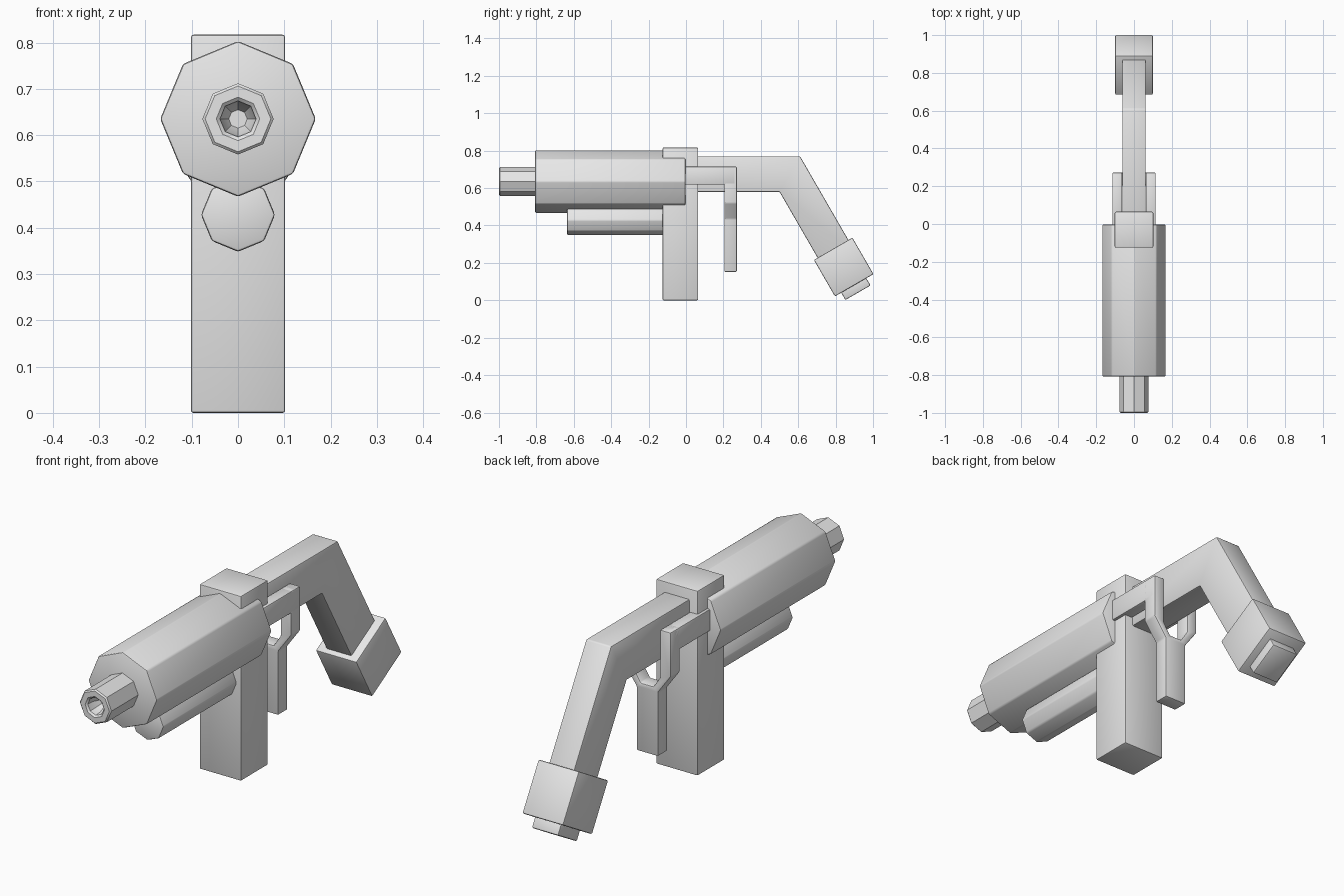
import bpy, bmesh, math
from mathutils import Vector

cube = bpy.data.objects.get("Cube")
if cube:
    bpy.data.objects.remove(cube, do_unlink=True)

# Single plain grey
GREY = (0.8, 0.8, 0.8, 1)
grey = bpy.data.materials.new("plain grey")
grey.use_nodes = True
grey.diffuse_color = GREY
grey.node_tree.nodes["Principled BSDF"].inputs["Base Color"].default_value = GREY


def finish(name, bm, bevel=0.006):
    """Soften the hard edges and turn the bmesh into a shaded object."""
    bmesh.ops.recalc_face_normals(bm, faces=bm.faces)
    if bevel:
        bmesh.ops.bevel(bm, geom=bm.edges[:], offset=bevel, segments=2,
                        profile=0.5, affect='EDGES', clamp_overlap=True)
    mesh = bpy.data.meshes.new(name)
    bm.to_mesh(mesh)
    bm.free()
    mesh.materials.append(grey)
    obj = bpy.data.objects.new(name, mesh)
    bpy.context.collection.objects.link(obj)
    bpy.ops.object.select_all(action='DESELECT')
    obj.select_set(True)
    bpy.context.view_layer.objects.active = obj
    bpy.ops.object.shade_smooth_by_angle(angle=math.radians(35))
    return obj


def prism(name, profile, axis, start, end):
    """Extrude a (y, z) profile along X, or an (x, z) profile along Y."""
    bm = bmesh.new()
    place = (lambda a, z: (start, a, z)) if axis == 'X' else (lambda a, z: (a, start, z))
    face = bm.faces.new([bm.verts.new(place(*p)) for p in profile])
    out = bmesh.ops.extrude_face_region(bm, geom=[face])
    shift = Vector((end - start, 0, 0) if axis == 'X' else (0, end - start, 0))
    moved = [v for v in out["geom"] if isinstance(v, bmesh.types.BMVert)]
    bmesh.ops.translate(bm, verts=moved, vec=shift)
    return finish(name, bm)


def rect(a0, a1, z0, z1):
    return [(a0, z0), (a1, z0), (a1, z1), (a0, z1)]


def octagon(z, radius):
    return [(radius * math.cos(i * math.pi / 4), z + radius * math.sin(i * math.pi / 4))
            for i in range(8)]


def tilted(cy, cz, width, length):
    """Rectangle in (y, z) lined up with the sloping rear leg."""
    across = Vector((math.cos(math.pi / 6), math.sin(math.pi / 6))) * width / 2
    down = Vector((math.sin(math.pi / 6), -math.cos(math.pi / 6))) * length / 2
    c = Vector((cy, cz))
    return [tuple(c + i * across + j * down) for i, j in ((-1, -1), (1, -1), (1, 1), (-1, 1))]


# Main body
AXIS = 0.635
prism("barrel_housing", octagon(AXIS, 0.168), 'Y', -0.807, -0.003)
prism("lower_tube", octagon(0.428, 0.08), 'Y', -0.635, -0.1)
prism("upright_block", rect(-0.125, 0.065, 0, 0.817), 'X', -0.102, 0.102)

# Muzzle with a tapered bore
bm = bmesh.new()
rings = []
for r, y in ((0.077, -0.79), (0.077, -0.994), (0.071, -1), (0.047, -1),
             (0.039, -0.993), (0.036, -0.96), (0.02, -0.93)):
    rings.append([bm.verts.new((x, y, z)) for x, z in octagon(AXIS, r)])
for a, b in zip(rings, rings[1:]):
    for i in range(8):
        j = (i + 1) % 8
        bm.faces.new((a[i], a[j], b[j], b[i]))
bm.faces.new(rings[0])
bm.faces.new(rings[-1])
finish("muzzle", bm, 0)

# Rear arm, sloping leg and end cap
prism("rear_arm", [(0, 0.77), (0.61, 0.77), (0.92, 0.233), (0.747, 0.152),
                   (0.5, 0.58), (0, 0.58)], 'X', -0.062, 0.062)
prism("end_cap", tilted(0.843, 0.178, 0.238, 0.225), 'X', -0.1, 0.1)
prism("end_plate", tilted(0.902, 0.071, 0.155, 0.07), 'X', -0.065, 0.065)

# Forked lever: two side arms joined by a Y-shaped post
for side, s in (("left", 1), ("right", -1)):
    prism(side + "_lever_arm", rect(-0.02, 0.265, 0.618, 0.715), 'X', s * 0.063, s * 0.115)
half = [(0.063, 0.715), (0.115, 0.715), (0.115, 0.52), (0.053, 0.435), (0.053, 0.152)]
fork = [(0.03, 0.455), (0.063, 0.505)] + half
prism("lever_fork", fork + [(-x, z) for x, z in reversed(fork)], 'Y', 0.205, 0.272)
